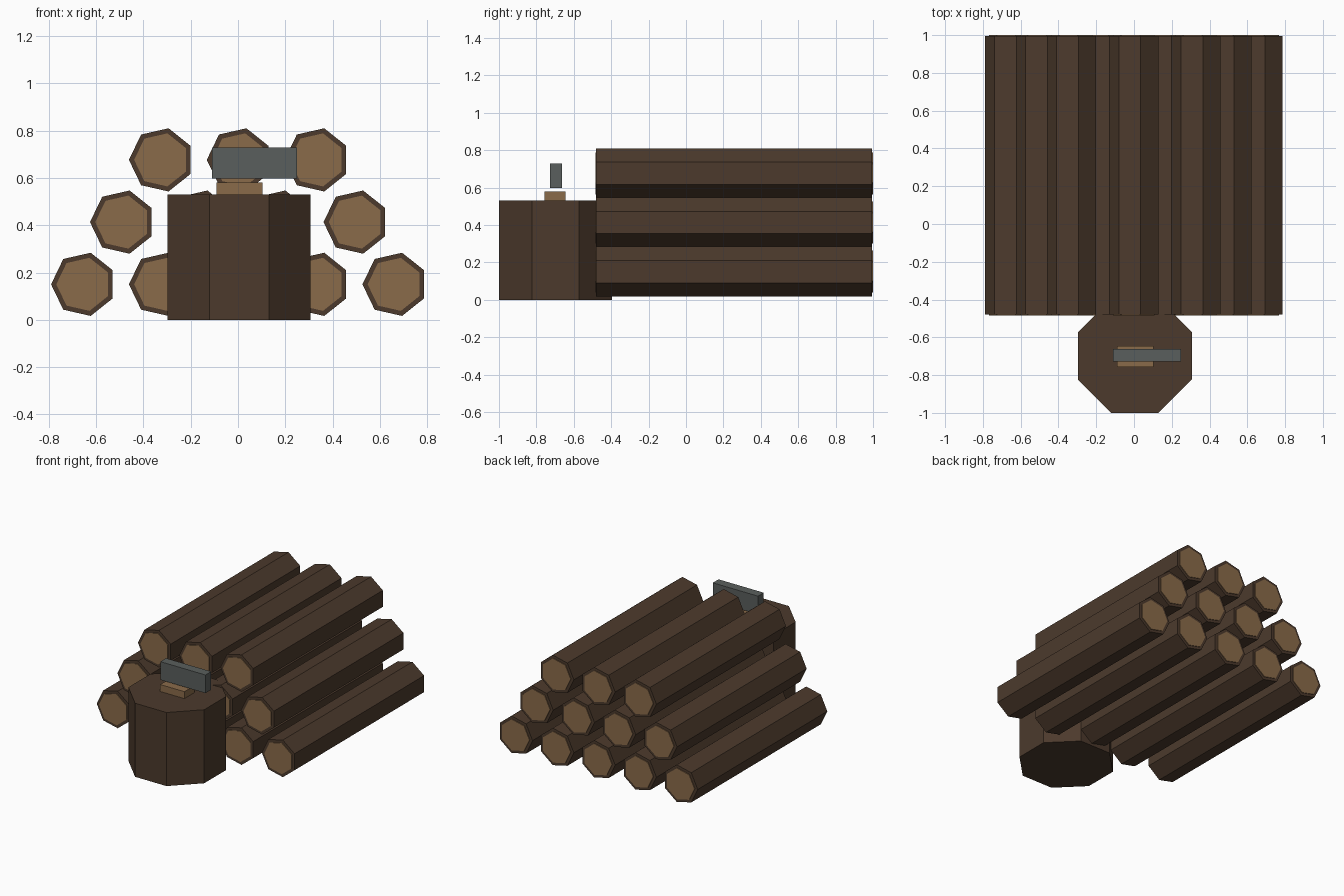
import bpy, bmesh, math
from mathutils import Matrix

if "Cube" in bpy.data.objects:
    bpy.data.objects.remove(bpy.data.objects["Cube"])


def material(name, srgb):
    m = bpy.data.materials.new(name)
    lin = [((c / 255 + 0.055) / 1.055) ** 2.4 for c in srgb]
    m.diffuse_color = (*lin, 1)
    m.use_nodes = True
    m.node_tree.nodes["Principled BSDF"].inputs["Base Color"].default_value = m.diffuse_color
    return m


BARK = material("dark_bark", (76, 58, 44))
WOOD = material("cut_wood", (138, 107, 74))
STEEL = material("grey_steel", (90, 95, 93))


def finish(name, bm, mat):
    mesh = bpy.data.meshes.new(name)
    bm.to_mesh(mesh)
    bm.free()
    mesh.materials.append(mat)
    ob = bpy.data.objects.new(name, mesh)
    bpy.context.collection.objects.link(ob)
    return ob


def box(name, lo, hi, mat):
    bm = bmesh.new()
    size = [b - a for a, b in zip(lo, hi)]
    mid = [(a + b) / 2 for a, b in zip(lo, hi)]
    bmesh.ops.create_cube(bm, size=1, matrix=Matrix.Translation(mid) @ Matrix.Diagonal((*size, 1)))
    return finish(name, bm, mat)


def prism_y(name, x, z, radius, y0, y1, mat, sides=7):
    """Prism along y with one corner pointing to -x."""
    bm = bmesh.new()
    ring = []
    for i in range(sides):
        a = math.pi + 2 * math.pi * i / sides
        ring.append(bm.verts.new((x + radius * math.cos(a), y0, z + radius * math.sin(a))))
    face = bm.faces.new(ring)
    ext = bmesh.ops.extrude_face_region(bm, geom=[face])
    verts = [v for v in ext["geom"] if isinstance(v, bmesh.types.BMVert)]
    bmesh.ops.translate(bm, verts=verts, vec=(0, y1 - y0, 0))
    bmesh.ops.recalc_face_normals(bm, faces=bm.faces)
    return finish(name, bm, mat)


# Stacked log pile: rows of 5, 4 and 3, each log with pale cut ends
CX, STEP = 0.005, 0.329
for row, count in enumerate((5, 4, 3)):
    z = 0.15 + row * 0.263
    for i in range(count):
        x = CX + (i - (count - 1) / 2) * STEP
        prism_y(f"log_{row}_{i}", x, z, 0.137, -0.480, 0.995, BARK)
        prism_y(f"log_front_end_{row}_{i}", x, z, 0.115, -0.485, -0.479, WOOD)
        prism_y(f"log_back_end_{row}_{i}", x, z, 0.115, 0.994, 1.0, WOOD)

# Eight-sided chopping stump with flat front
bm = bmesh.new()
r = 0.302 / math.cos(math.pi / 8)
bmesh.ops.create_cone(bm, cap_ends=True, segments=8, radius1=r, radius2=r, depth=0.53,
                      matrix=Matrix.Translation((CX, -0.698, 0.265)) @ Matrix.Rotation(math.pi / 8, 4, 'Z'))
stump = finish("chopping_stump", bm, BARK)
# Put a flat side to the front whatever the starting angle of the ring
front = min(v.co.y for v in stump.data.vertices)
if sum(abs(v.co.y - front) < 1e-3 for v in stump.data.vertices) < 4:
    c = Matrix.Translation((CX, -0.698, 0))
    stump.data.transform(c @ Matrix.Rotation(math.pi / 8, 4, 'Z') @ c.inverted())

# Axe stuck in the stump
box("axe_handle", (-0.09, -0.757, 0.002), (0.103, -0.645, 0.58), WOOD)
box("axe_head", (-0.11, -0.727, 0.597), (0.25, -0.662, 0.728), STEEL)
